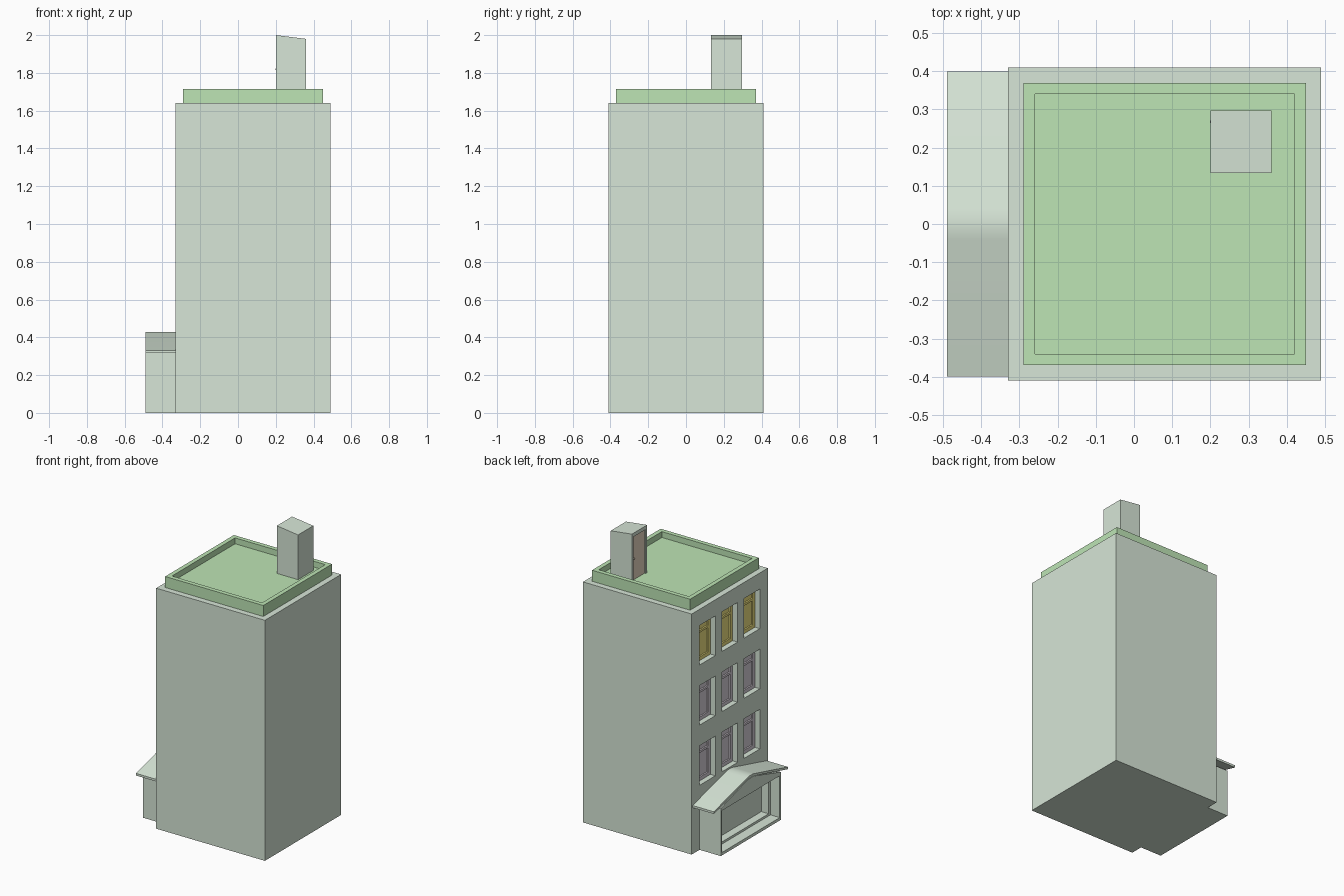
import bpy, bmesh
from math import radians

if "Cube" in bpy.data.objects:
    bpy.data.objects.remove(bpy.data.objects["Cube"])


def mat(name, rgb):
    m = bpy.data.materials.new(name)
    m.diffuse_color = (*rgb, 1)
    m.use_nodes = True
    m.node_tree.nodes["Principled BSDF"].inputs["Base Color"].default_value = m.diffuse_color
    return m


WALL = mat("pale_green", (0.68, 0.79, 0.68))
ROOF = mat("roof_green", (0.51, 0.78, 0.46))
LIT = mat("lit_window", (0.86, 0.76, 0.22))
DARK = mat("dark_window", (0.68, 0.63, 0.69))
WOOD = mat("door_wood", (0.80, 0.68, 0.53))


def finish(name, bm, material):
    bmesh.ops.recalc_face_normals(bm, faces=bm.faces)
    me = bpy.data.meshes.new(name)
    bm.to_mesh(me)
    bm.free()
    ob = bpy.data.objects.new(name, me)
    bpy.context.collection.objects.link(ob)
    if material:
        me.materials.append(material)
    return ob


def boxes(name, spans, material=None):
    """One object from (x0, x1, y0, y1, z0, z1) spans."""
    bm = bmesh.new()
    for x0, x1, y0, y1, z0, z1 in spans:
        vs = bmesh.ops.create_cube(bm, size=1)["verts"]
        for v in vs:
            v.co = (x1 if v.co.x > 0 else x0, y1 if v.co.y > 0 else y0, z1 if v.co.z > 0 else z0)
    return finish(name, bm, material)


def prism(name, pts, axis, a, b, material):
    """Extrude a profile along x (points are y,z) or y (points are x,z)."""
    bm = bmesh.new()
    make = (lambda p: (a, p[0], p[1])) if axis == "x" else (lambda p: (p[0], a, p[1]))
    face = bm.faces.new([bm.verts.new(make(p)) for p in pts])
    new = bmesh.ops.extrude_face_region(bm, geom=[face])["geom"]
    shift = (b - a, 0, 0) if axis == "x" else (0, b - a, 0)
    bmesh.ops.translate(bm, vec=shift, verts=[g for g in new if isinstance(g, bmesh.types.BMVert)])
    return finish(name, bm, material)


def cut(ob, spans):
    cutter = boxes(ob.name + "_cutter", spans)
    cutter.hide_render = True
    cutter.hide_set(True)
    mod = ob.modifiers.new("cut", "BOOLEAN")
    mod.operation = "DIFFERENCE"
    mod.solver = "EXACT"
    mod.object = cutter


# main tower with nine window recesses on the left face
tower = boxes("tower", [(-0.33, 0.49, -0.41, 0.41, 0, 1.64)], WALL)
centres = (-0.24, 0, 0.24)
rows = (0.44, 0.85, 1.26)
W, H, DEPTH = 0.085, 0.27, 0.05
cut(tower, [(-0.4, -0.33 + DEPTH, y - W, y + W, z, z + H) for y in centres for z in rows])

# sash frames and panes
for i, z in enumerate(rows):
    colour = LIT if i == 2 else DARK
    frames, panes = [], []
    x1 = -0.33 + DEPTH
    x0 = x1 - 0.013
    for y in centres:
        b = 0.025
        frames += [(x0, x1, y - W, y - W + b, z, z + H), (x0, x1, y + W - b, y + W, z, z + H),
                   (x0, x1, y - W + b, y + W - b, z, z + b), (x0, x1, y - W + b, y + W - b, z + H - b, z + H),
                   (x0, x1, y - W + b, y + W - b, z + 0.19, z + 0.205)]
        panes.append((x1 - 0.003, x1, y - W + b, y + W - b, z + b, z + H - b))
    boxes(f"window_frames_{i}", frames, colour)
    boxes(f"window_panes_{i}", panes, colour)

# roof slab with parapet
roof = boxes("roof_parapet", [(-0.29, 0.45, -0.37, 0.37, 1.64, 1.715)], ROOF)
cut(roof, [(-0.26, 0.42, -0.34, 0.34, 1.675, 1.8)])

# stair house with sloped top, door and knob
stair = prism("stair_house", [(0.2, 1.675), (0.36, 1.675), (0.36, 1.98), (0.2, 2.0)], "y", 0.133, 0.297, WALL)
cut(stair, [(0.1, 0.212, 0.148, 0.282, 1.675, 1.975)])
boxes("roof_door", [(0.208, 0.214, 0.148, 0.282, 1.675, 1.975)], WOOD)
bm = bmesh.new()
bmesh.ops.create_icosphere(bm, subdivisions=1, radius=0.006)
bmesh.ops.translate(bm, vec=(0.204, 0.268, 1.82), verts=bm.verts)
finish("door_knob", bm, WOOD)

# shop front with stepped opening
shop = prism("shop_front", [(-0.325, 0), (0.325, 0), (0.325, 0.325), (0.03, 0.41), (-0.03, 0.41), (-0.325, 0.325)],
             "x", -0.49, -0.33, WALL)
cut(shop, [(-0.6, -0.42, -0.31, 0.31, 0.02, 0.305)])
cut(shop, [(-0.6, -0.365, -0.29, 0.29, 0.035, 0.29)])

# shop roof with rounded ridge
top = [(0.4, 0.331), (0.04, 0.424), (0.015, 0.429), (-0.015, 0.429), (-0.04, 0.424), (-0.4, 0.331)]
under = [(y, z - 0.015) for y, z in reversed(top)]
canopy = prism("shop_roof", top + under, "x", -0.49, -0.33, WALL)
bpy.context.view_layer.objects.active = canopy
canopy.select_set(True)
bpy.ops.object.shade_smooth_by_angle(angle=radians(30))
